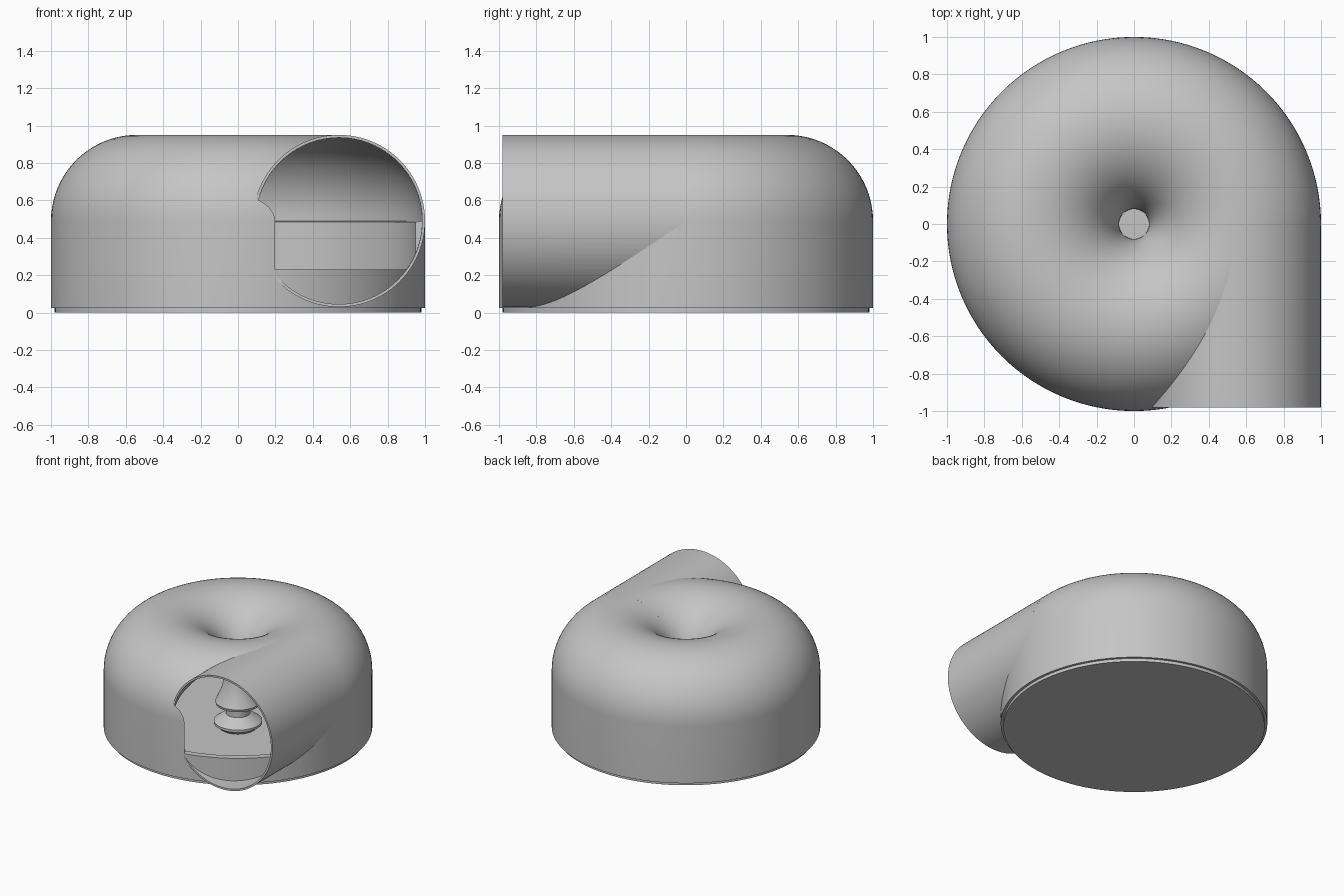
import bpy, bmesh, math
from mathutils import Matrix

if "Cube" in bpy.data.objects:
    bpy.data.objects.remove(bpy.data.objects["Cube"])

RING, TUBE, MID = 0.54, 0.46, 0.49    # ring radius, tube radius, tube axis height
WALL = 0.015
MOUTH = -0.98                         # y of the outlet mouth

grey = bpy.data.materials.new("plain grey")
grey.use_nodes = True
colour = (0.56, 0.56, 0.56, 1)
grey.diffuse_color = colour
grey.node_tree.nodes["Principled BSDF"].inputs["Base Color"].default_value = colour


def finish(name, bm):
    bmesh.ops.remove_doubles(bm, verts=bm.verts, dist=1e-5)
    bmesh.ops.recalc_face_normals(bm, faces=bm.faces)
    mesh = bpy.data.meshes.new(name)
    bm.to_mesh(mesh)
    bm.free()
    mesh.materials.append(grey)
    ob = bpy.data.objects.new(name, mesh)
    bpy.context.collection.objects.link(ob)
    return ob


def lathe(name, profile, steps=128):
    """Turn a profile of (radius, height) points about the z axis."""
    bm = bmesh.new()
    verts = [bm.verts.new((r, 0, z)) for r, z in profile]
    edges = [bm.edges.new(pair) for pair in zip(verts, verts[1:])]
    bmesh.ops.spin(bm, geom=verts + edges, cent=(0, 0, 0), axis=(0, 0, 1),
                   angle=math.tau, steps=steps, use_merge=False)
    return finish(name, bm)


def arc(radius, start, end, steps=40):
    angles = [math.radians(start + (end - start) * i / steps) for i in range(steps + 1)]
    return [(RING + radius * math.cos(a), MID + radius * math.sin(a)) for a in angles]


def along_y(name, radius, y0, y1, lowest=0.0):
    """Round bar along y, with its underside flattened at the lowest height."""
    bm = bmesh.new()
    points = [(x, z) for x, z in arc(radius, 0, 360, 96)[:-1] if z > lowest]
    if lowest > 0:
        half = math.sqrt(radius ** 2 - (MID - lowest) ** 2)
        cut = next(i for i, p in enumerate(points) if p[0] > RING and i > len(points) / 2)
        points[cut:cut] = [(RING - half, lowest), (RING + half, lowest)]
    face = bm.faces.new([bm.verts.new((x, y0, z)) for x, z in points])
    out = bmesh.ops.extrude_face_region(bm, geom=[face])["geom"]
    moved = [g for g in out if isinstance(g, bmesh.types.BMVert)]
    bmesh.ops.translate(bm, verts=moved, vec=(0, y1 - y0, 0))
    return finish(name, bm)


def carve(target, cutter):
    mod = target.modifiers.new("carve", "BOOLEAN")
    mod.operation, mod.solver, mod.object = "DIFFERENCE", "EXACT", cutter
    bpy.context.view_layer.objects.active = target
    bpy.ops.object.modifier_apply(modifier=mod.name)
    bpy.data.objects.remove(cutter)


# Round housing: half-ring dome with a central funnel and a straight skirt
housing = lathe("housing", [(0, MID), *arc(TUBE, 180, 0), (1, 0.025), (0.95, 0.025),
                            (0.95, 0.485), *arc(TUBE - WALL, 0, 180),
                            (0.095, 0.47), (0, 0.47)])
carve(housing, along_y("opening_cutter", TUBE - WALL - 0.001, MOUTH, -0.01, 0.23))

# Tangential outlet pipe, trimmed where it meets the housing
outlet = along_y("outlet_pipe", TUBE, MOUTH, -0.01)
carve(outlet, along_y("bore_cutter", TUBE - WALL, MOUTH - 0.1, 0.1))
inset = TUBE - 0.006
carve(outlet, lathe("housing_cutter", [(0, MID), *arc(inset, 180, 0),
                                       (RING + inset, -0.1), (0, -0.1)]))

# Base plate
base = lathe("base_plate", [(0, 0), (0.98, 0), (0.98, 0.026), (0, 0.026)])

# Central column: flared hub above a narrow neck and a saucer foot
column = lathe("central_column", [(0, 0.48), (0.095, 0.48), (0.105, 0.42), (0.125, 0.34),
                                  (0.155, 0.27), (0.17, 0.24), (0.165, 0.22),
                                  (0.09, 0.21), (0.09, 0.14), (0.14, 0.11),
                                  (0.18, 0.08), (0.18, 0.06), (0.13, 0.02), (0, 0.02)], 64)

# Smooth shading with crisp rims
bpy.ops.object.select_all(action="DESELECT")
for ob in (housing, outlet, base, column):
    ob.select_set(True)
bpy.context.view_layer.objects.active = housing
bpy.ops.object.shade_smooth_by_angle(angle=math.radians(30))
